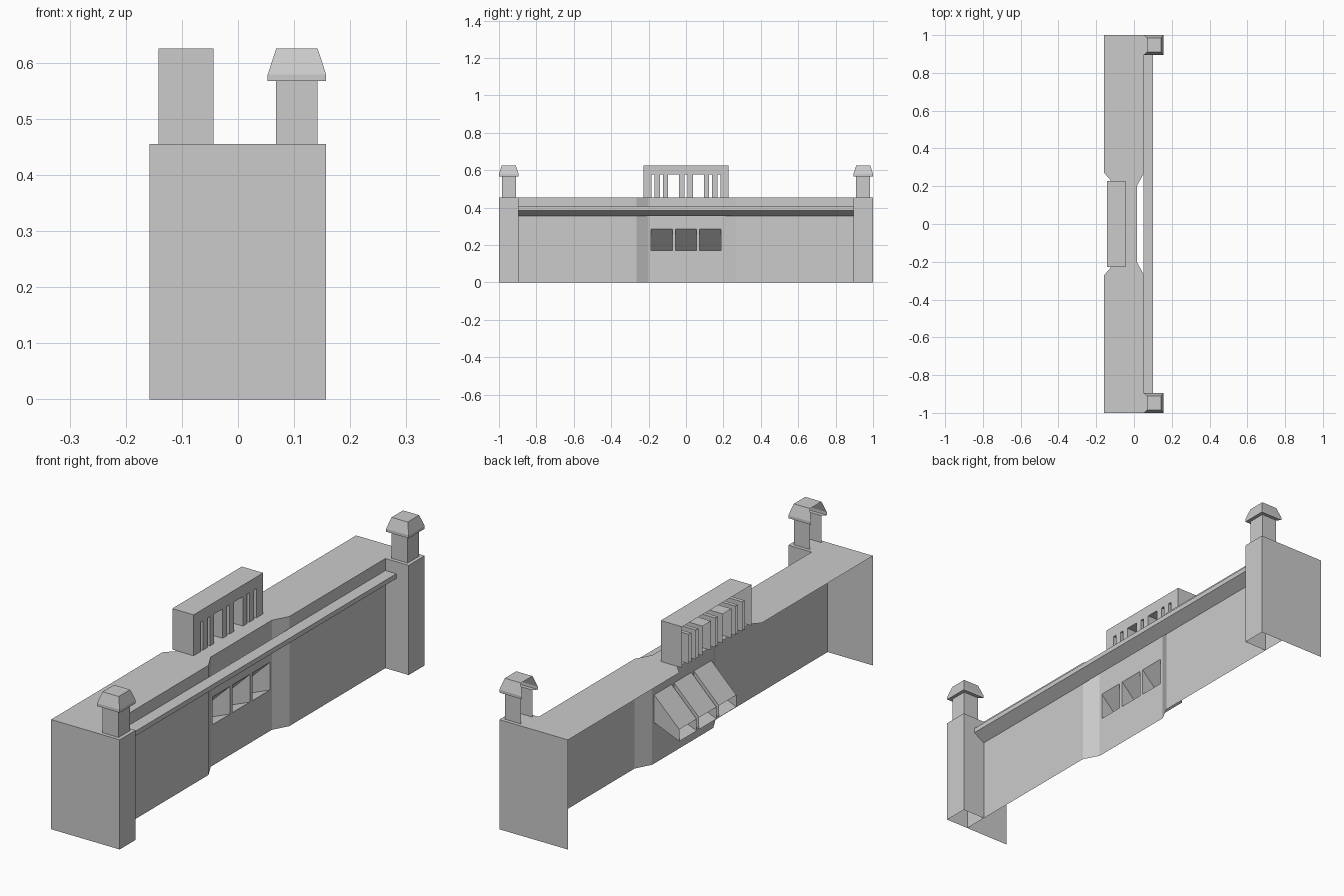
import bpy, bmesh

if "Cube" in bpy.data.objects:
    bpy.data.objects.remove(bpy.data.objects["Cube"])


def make(name, faces):
    """Object from a list of polygons, each a list of 3D points."""
    bm = bmesh.new()
    for f in faces:
        bm.faces.new([bm.verts.new(p) for p in f])
    bmesh.ops.remove_doubles(bm, verts=bm.verts, dist=1e-5)
    bmesh.ops.recalc_face_normals(bm, faces=bm.faces)
    me = bpy.data.meshes.new(name)
    bm.to_mesh(me)
    bm.free()
    ob = bpy.data.objects.new(name, me)
    bpy.context.collection.objects.link(ob)
    return ob


def rect(x0, x1, y0, y1, z):
    return [(x0, y0, z), (x1, y0, z), (x1, y1, z), (x0, y1, z)]


def bridge(a, b, skip=()):
    """Quads joining two matching loops; skip leaves sides open."""
    n = len(a)
    return [[a[i], a[(i + 1) % n], b[(i + 1) % n], b[i]]
            for i in range(n) if i not in skip]


def upright(x, y0, y1, z0, z1):
    """Sheet facing +x."""
    return [(x, y0, z0), (x, y1, z0), (x, y1, z1), (x, y0, z1)]


def pierced(x, y0, y1, z0, z1, holes, h0, h1):
    """Sheet facing +x with a row of openings between heights h0 and h1."""
    faces = [upright(x, y0, y1, h1, z1)]
    if h0 > z0:
        faces.append(upright(x, y0, y1, z0, h0))
    edges = [y0] + [e for h in holes for e in h] + [y1]
    for a, b in zip(edges[::2], edges[1::2]):
        faces.append(upright(x, a, b, h0, h1))
    return faces


H = 0.455
XB, XF, XM, XP = -0.158, 0.05, 0.015, 0.157
windows = [(-0.187, -0.073), (-0.057, 0.057), (0.073, 0.187)]

# Front wall: recessed centre with windows, angled returns, flat wings
wall = pierced(XM, -0.2, 0.2, 0, H, windows, 0.17, 0.285)
for s in (-1, 1):
    plan = [(XM, 0.2 * s), (XF, 0.265 * s), (XF, s)]
    for (xa, ya), (xb, yb) in zip(plan, plan[1:]):
        wall.append([(xa, ya, 0), (xb, yb, 0), (xb, yb, H), (xa, ya, H)])
make("front_wall", wall)

# Flat roof following the wall plan
half = [(XM, 0.2), (XF, 0.265), (XF, 1), (XB, 1), (XB, 0.27), (-0.125, 0.235)]
outline = half + [(x, -y) for x, y in reversed(half)]
make("roof", [[(x, y, H) for x, y in outline]])

# Chutes sloping down behind the windows
for i, (a, b) in enumerate(windows):
    front = upright(XM, a, b, 0.17, 0.285)
    back = upright(-0.10, a, b, 0.123, 0.172)
    make(f"window_chute_{i + 1}", bridge(front, back))

# Cornice beam between the posts
prof = [(XF, 0.355), (0.10, 0.385), (0.10, 0.405), (XF, 0.405)]
make("cornice", [[(x0, -0.895, z0), (x1, -0.895, z1), (x1, 0.895, z1), (x0, 0.895, z0)]
                 for (x0, z0), (x1, z1) in zip(prof, prof[1:])])

# Rooftop grille: open-backed hood with slots running back
x0, x1, w, top, slot_top = -0.142, -0.044, 0.228, 0.625, 0.577
right_slots = [(0.038, 0.095), (0.122, 0.138), (0.168, 0.184)]
slots = [(-b, -a) for a, b in reversed(right_slots)] + [(-0.008, 0.008)] + right_slots
hood = pierced(x1, -w, w, H, top, slots, H, slot_top)
hood.append(rect(x0, x1, -w, w, top))
for y in (-w, w):
    hood.append([(x0, y, H), (x1, y, H), (x1, y, top), (x0, y, top)])
make("grille_hood", hood)
liners = []
for a, b in slots:
    liners.append(rect(x0, x1, a, b, slot_top))
    for y in (a, b):
        liners.append([(x0, y, H), (x1, y, H), (x1, y, slot_top), (x0, y, slot_top)])
make("grille_fins", liners)

for s, side in ((-1, "front"), (1, "rear")):
    # End panel
    make(f"{side}_end_panel", [[(XB, s, 0), (XF, s, 0), (XF, s, H), (XB, s, H)]])

    # Corner post, open underneath and against the wall
    ya, yb = sorted((0.895 * s, s))
    base, head = rect(XF, XP, ya, yb, 0), rect(XF, XP, ya, yb, H)
    make(f"{side}_post", bridge(base, head, (3,)) + [head])

    # Chimney neck and tapered cap, both open towards the back
    def ring(inset, z):
        return rect(0.053 + inset, XP - inset, ya + inset, yb - inset, z)
    n0, n1 = ring(0.015, H), ring(0.015, 0.567)
    make(f"{side}_chimney_neck", bridge(n0, n1, (3,)))
    c0, c1, c2 = ring(0, 0.567), ring(0, 0.579), ring(0.015, 0.625)
    make(f"{side}_chimney_cap",
         bridge(n1, c0, (3,)) + bridge(c0, c1, (3,)) + bridge(c1, c2, (3,)) + [c2])
